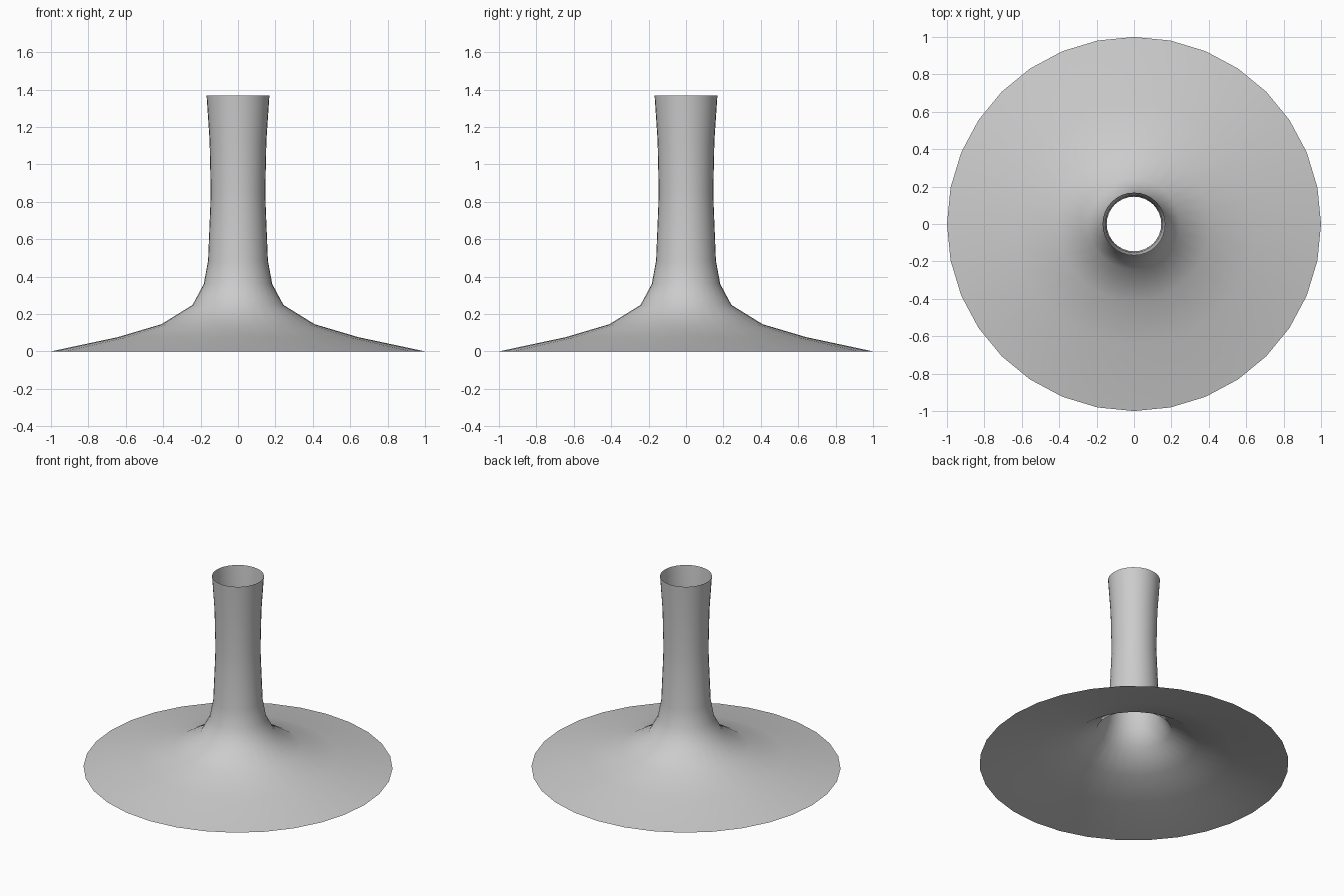
import bpy, bmesh
from math import sin, cos, pi

if "Cube" in bpy.data.objects:
    bpy.data.objects.remove(bpy.data.objects["Cube"])

SIDES = 32
# (radius, height) from the base rim up to the open mouth
PROFILE = [(1.0, 0.0), (0.643, 0.076), (0.41, 0.145), (0.243, 0.248),
           (0.183, 0.36), (0.16, 0.485), (0.148, 0.78), (0.146, 0.86),
           (0.152, 1.13), (0.168, 1.367)]

# flared pipe: one open, single-walled surface of revolution
bm = bmesh.new()
rings = [[bm.verts.new((r * cos(2 * pi * i / SIDES), r * sin(2 * pi * i / SIDES), z))
          for i in range(SIDES)] for r, z in PROFILE]
for low, high in zip(rings, rings[1:]):
    for i in range(SIDES):
        j = (i + 1) % SIDES
        face = bm.faces.new((low[i], low[j], high[j], high[i]))
        face.smooth = True

mesh = bpy.data.meshes.new("flared_pipe")
bm.to_mesh(mesh)
bm.free()
pipe = bpy.data.objects.new("flared_pipe", mesh)
bpy.context.collection.objects.link(pipe)
